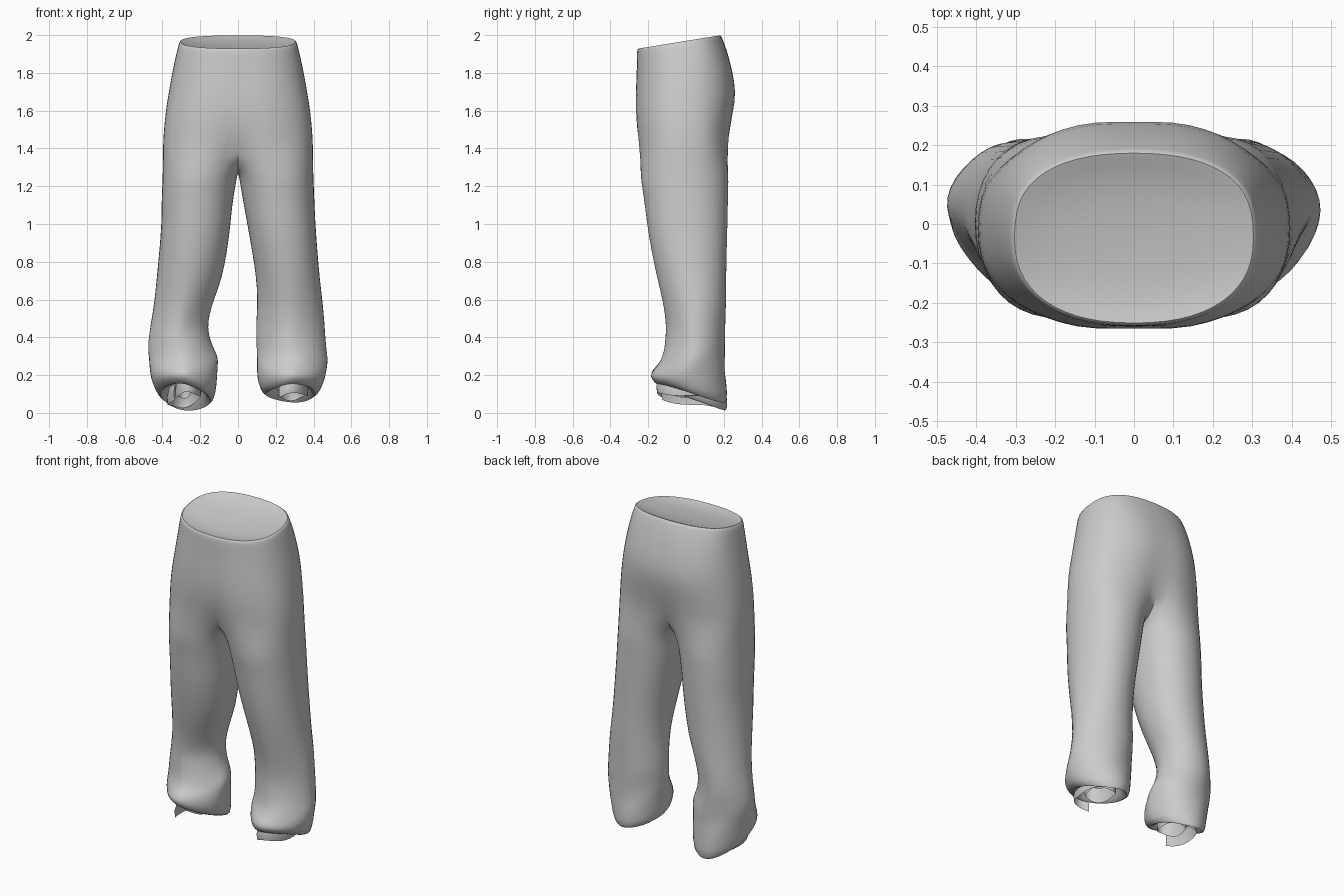
import bpy, bmesh
from math import sin, cos, pi, radians, exp, copysign

if "Cube" in bpy.data.objects:
    bpy.data.objects.remove(bpy.data.objects["Cube"])

OUT, INN = 14, 6          # segments on the outer half and inner part of each leg


def power(v, p):
    return copysign(abs(v) ** p, v)


def clamp(v):
    return max(0, min(1, v))


def finish(bm, name, angle, levels):
    bmesh.ops.recalc_face_normals(bm, faces=bm.faces)
    mesh = bpy.data.meshes.new(name)
    bm.to_mesh(mesh)
    bm.free()
    ob = bpy.data.objects.new(name, mesh)
    bpy.context.collection.objects.link(ob)
    bpy.ops.object.select_all(action='DESELECT')
    ob.select_set(True)
    bpy.context.view_layer.objects.active = ob
    bpy.ops.object.shade_smooth_by_angle(angle=radians(angle))
    if levels:
        sub = ob.modifiers.new("smooth", 'SUBSURF')
        sub.levels = sub.render_levels = levels
    return ob


# Seat rings: z, half width, front y, back y, rise towards the back
SEAT = [
    (1.935, .16, -.14, .07, .018), (1.955, .285, -.235, .16, .033),
    (1.968, .305, -.253, .182, .036), (1.955, .312, -.258, .187, .035),
    (1.90, .326, -.260, .214, .028), (1.80, .347, -.265, .25, .01),
    (1.70, .365, -.271, .270, 0), (1.60, .381, -.273, .257, 0),
    (1.50, .391, -.268, .240, 0), (1.42, .396, -.26, .232, 0),
]
# Leg rings: z, inner x, outer x, front y, back y, rise towards the back
THIGH = [(1.255, .006, .398, -.242, .226, 0), (1.19, .016, .402, -.232, .224, 0),
         (1.10, .032, .405, -.218, .222, 0)]
RIGHT = THIGH + [
    (1.0, .05, .41, -.207, .22, 0), (.86, .075, .42, -.184, .216, 0),
    (.72, .097, .432, -.155, .213, 0), (.60, .104, .447, -.125, .213, 0),
    (.52, .10, .455, -.112, .21, 0), (.45, .098, .462, -.105, .208, 0),
    (.385, .10, .467, -.112, .206, 0), (.33, .10, .47, -.118, .203, 0),
    (.28, .098, .472, -.135, .204, 0), (.24, .10, .472, -.158, .208, -.005),
    (.19, .105, .465, -.188, .213, -.01), (.135, .12, .445, -.185, .218, -.04),
    (.09, .145, .41, -.155, .21, -.055), (.13, .18, .375, -.11, .17, -.03),
    (.21, .19, .36, -.09, .15, 0),
]
LEFT = THIGH + [
    (1.0, .04, .405, -.207, .22, 0), (.86, .058, .416, -.184, .216, 0),
    (.72, .083, .43, -.155, .213, 0), (.60, .128, .442, -.125, .213, 0),
    (.52, .152, .453, -.112, .21, 0), (.45, .16, .464, -.105, .208, 0),
    (.385, .145, .473, -.112, .206, 0), (.33, .12, .476, -.118, .203, 0),
    (.28, .108, .475, -.135, .204, 0), (.24, .11, .47, -.158, .208, -.01),
    (.19, .108, .46, -.188, .213, -.02), (.12, .115, .44, -.183, .22, -.06),
    (.07, .14, .41, -.15, .215, -.085), (.12, .18, .375, -.11, .17, -.03),
    (.21, .19, .36, -.09, .15, 0),
]


def seat_ring(row, side):
    z, w, yf, yb, rise = row
    hip = exp(-((z - 1.7) / .15) ** 2)
    dip = clamp((1.75 - z) / .33)
    pts = []
    for i in range(OUT + 1):
        a = -pi / 2 + pi * i / OUT
        e = .72 + .2 * hip if a > 0 else .86 - .06 * dip
        u, v = power(cos(a), .86), power(sin(a), e)
        if i in (0, OUT):
            u = 0
        y = (yf + yb) / 2 + v * (yb - yf) / 2 * 1.01
        # crease between the legs, front and back
        y *= 1 - (.03 * (z < 1.85) + .16 * dip ** 3) * exp(-(u * w / .06) ** 2)
        pts.append((side * u * w * 1.01, y, z + rise * v))
    return pts


def leg_ring(row, side):
    z, xi, xo, yf, yb, rise = row
    angles = [-2.3 + 4.6 * i / OUT for i in range(OUT + 1)]
    angles += [2.3 + (2 * pi - 4.6) * i / INN for i in range(1, INN)]
    fold = clamp((.6 - z) / .3)
    low = clamp((.9 - z) / .45)
    pts = []
    for a in angles:
        # lower legs narrow towards the front and the outer side
        e = .93
        if sin(a) < 0:
            e += .3 * low
        elif cos(a) > 0:
            e += .17 * low
        u, v = power(cos(a), e), power(sin(a), e)
        # bunched cloth above the hem
        k = 1.015 + fold * .03 * sin(3 * a + z * 38 * side) * sin(a * 2 + z * 60)
        x = (xi + xo) / 2 + u * (xo - xi) / 2 * k
        y = (yf + yb) / 2 + v * (yb - yf) / 2 * k
        roll = .018 * u * clamp((.2 - z) / .1) * (side < 0)
        pts.append((side * x, y, z + rise * v + roll + fold * .008 * sin(2 * a + z * 30)))
    return pts


def bridge(bm, a, b, closed):
    n = len(a)
    for i in range(n if closed else n - 1):
        j = (i + 1) % n
        bm.faces.new((a[i], a[j], b[j], b[i]))


# Trousers: a half seat and one leg per side, welded on the centre line
bm = bmesh.new()
for side, rows in ((1, RIGHT), (-1, LEFT)):
    prev = None
    for row in SEAT:
        ring = [bm.verts.new(p) for p in seat_ring(row, side)]
        if prev:
            bridge(bm, prev, ring, False)
        prev = ring
    # Crotch saddle joining back centre to front centre
    y0, y1 = prev[-1].co.y, prev[0].co.y
    prev = prev + [bm.verts.new((0, y0 + (y1 - y0) * i / INN, 1.42 - .155 * sin(pi * i / INN) ** .5))
                   for i in range(1, INN)]
    for row in rows:
        ring = [bm.verts.new(p) for p in leg_ring(row, side)]
        bridge(bm, prev, ring, True)
        prev = ring
bmesh.ops.remove_doubles(bm, verts=bm.verts, dist=.0005)
bmesh.ops.holes_fill(bm, edges=[e for e in bm.edges if e.is_boundary], sides=0)
finish(bm, "trousers", 70, 1)


# Cuff curls: spiral ribbons of turned-under cloth inside each hem
def cuff_curl(name, side, cx, low, tilt, roll):
    bm = bmesh.new()
    prev, n = None, 40
    for i in range(n + 1):
        t = i / n
        a = -2.2 + side * 2 * pi * 1.5 * t
        r = 1 - .62 * t
        x, y = cos(a) * r, sin(a) * r
        lo = low - tilt * y + roll * -side * x + .008 * sin(a * 3) + .05 * t
        col = [bm.verts.new((side * cx + x * .105 * s, .02 + y * .18 * s, lo + h))
               for s, h in ((1, 0), (1.03, .04), (.92, .09))]
        if prev:
            bridge(bm, prev, col, False)
        prev = col
    finish(bm, name, 60, 0)


cuff_curl("right_cuff_curl", 1, .28, .07, .025, -.012)
cuff_curl("left_cuff_curl", -1, .275, .052, .035, .015)
